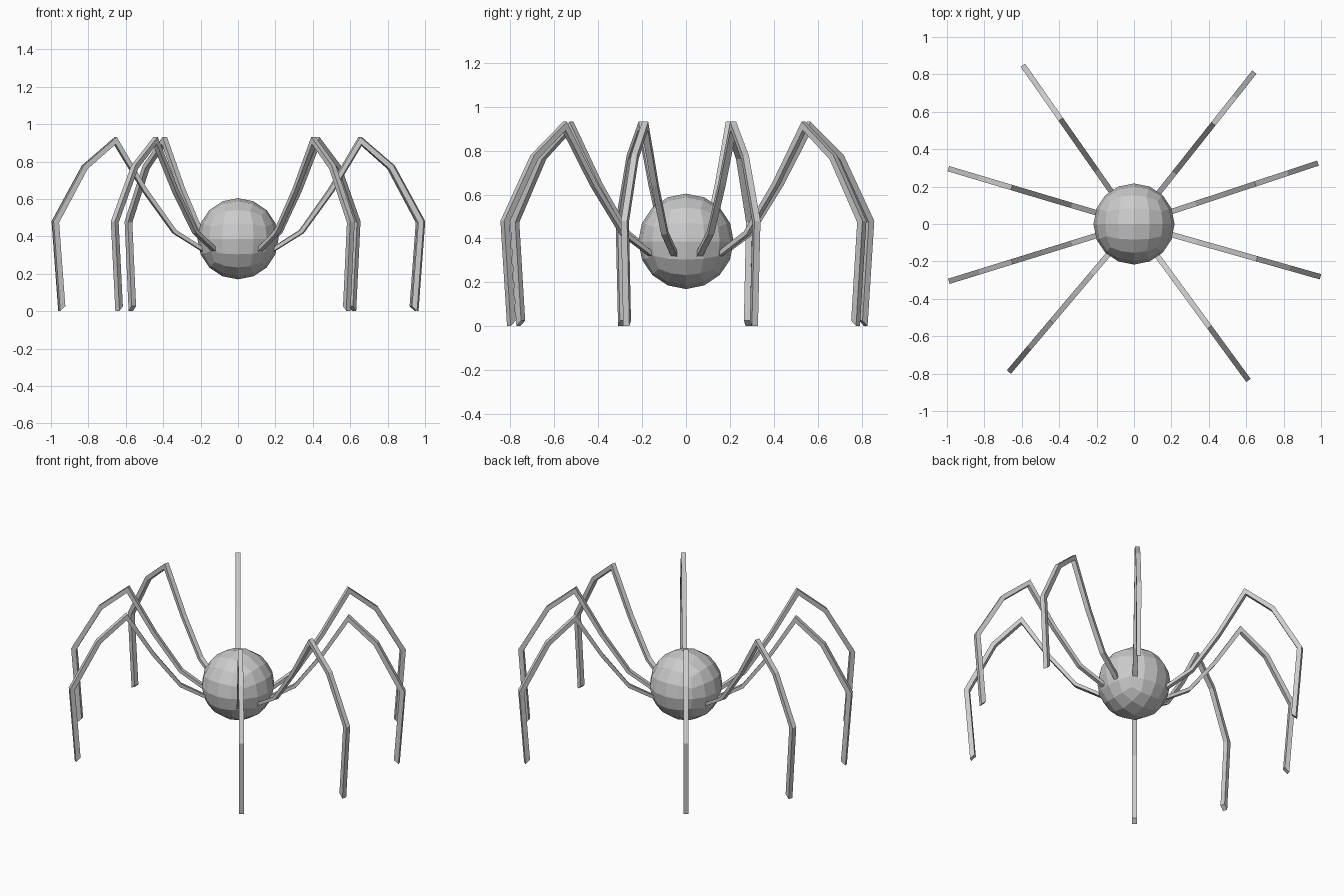
import bpy, bmesh
from math import cos, sin, radians
from mathutils import Vector

if "Cube" in bpy.data.objects:
    bpy.data.objects.remove(bpy.data.objects["Cube"])


def make_object(name, bm):
    bmesh.ops.recalc_face_normals(bm, faces=bm.faces[:])
    mesh = bpy.data.meshes.new(name)
    bm.to_mesh(mesh)
    bm.free()
    obj = bpy.data.objects.new(name, mesh)
    bpy.context.collection.objects.link(obj)


# Body: a cube subdivided and rounded to a faceted ball
bm = bmesh.new()
bmesh.ops.create_cube(bm, size=2)
for _ in range(2):
    bmesh.ops.subdivide_edges(bm, edges=bm.edges[:], cuts=1, use_grid_fill=True)
    for v in bm.verts:
        v.co.normalize()
for v in bm.verts:
    v.co = v.co * 0.217 + Vector((0, 0, 0.387))
make_object("body", bm)

# Leg centre line: distance from the body axis, height, thickness
PATH = [(0.19, 0.325, 0.020), (0.355, 0.425, 0.021), (0.52, 0.645, 0.023),
        (0.686, 0.912, 0.026), (0.856, 0.770, 0.028), (1.021, 0.477, 0.030),
        (0.985, 0.014, 0.030)]
WIDTH = 0.029


def leg(name, angle):
    out = Vector((cos(angle), sin(angle), 0))
    side = Vector((-sin(angle), cos(angle), 0))
    pts = [Vector((r, z)) for r, z, _ in PATH]
    bm = bmesh.new()
    rings = []
    for i, p in enumerate(pts):
        a = (p - pts[max(i - 1, 0)]).normalized()
        b = (pts[min(i + 1, len(pts) - 1)] - p).normalized()
        t = (a + b).normalized()
        n = Vector((-t.y, t.x))
        if i == len(pts) - 1:  # slanted foot tip
            n = Vector((0.8, -0.7))
            n = n / 0.85
        else:  # mitred joint
            ref = b if i == 0 else a
            n = n / max(t.dot(ref), 0.5)
        h = n * PATH[i][2] / 2
        ring = []
        for s, w in ((1, 1), (1, -1), (-1, -1), (-1, 1)):
            q = p + h * s
            ring.append(bm.verts.new(out * q.x + side * (w * WIDTH / 2)
                                     + Vector((0, 0, max(q.y, 0)))))
        rings.append(ring)
    for r0, r1 in zip(rings, rings[1:]):
        for k in range(4):
            bm.faces.new((r0[k], r0[(k + 1) % 4], r1[(k + 1) % 4], r1[k]))
    bm.faces.new(rings[0])
    bm.faces.new(rings[-1])
    make_object(name, bm)


# Eight legs fanned around the body
for i, deg in enumerate((18.3, 51.6, 125, 163.4, 197.2, 229.8, 306.2, 344.2)):
    leg(f"leg_{i + 1}", radians(deg))
